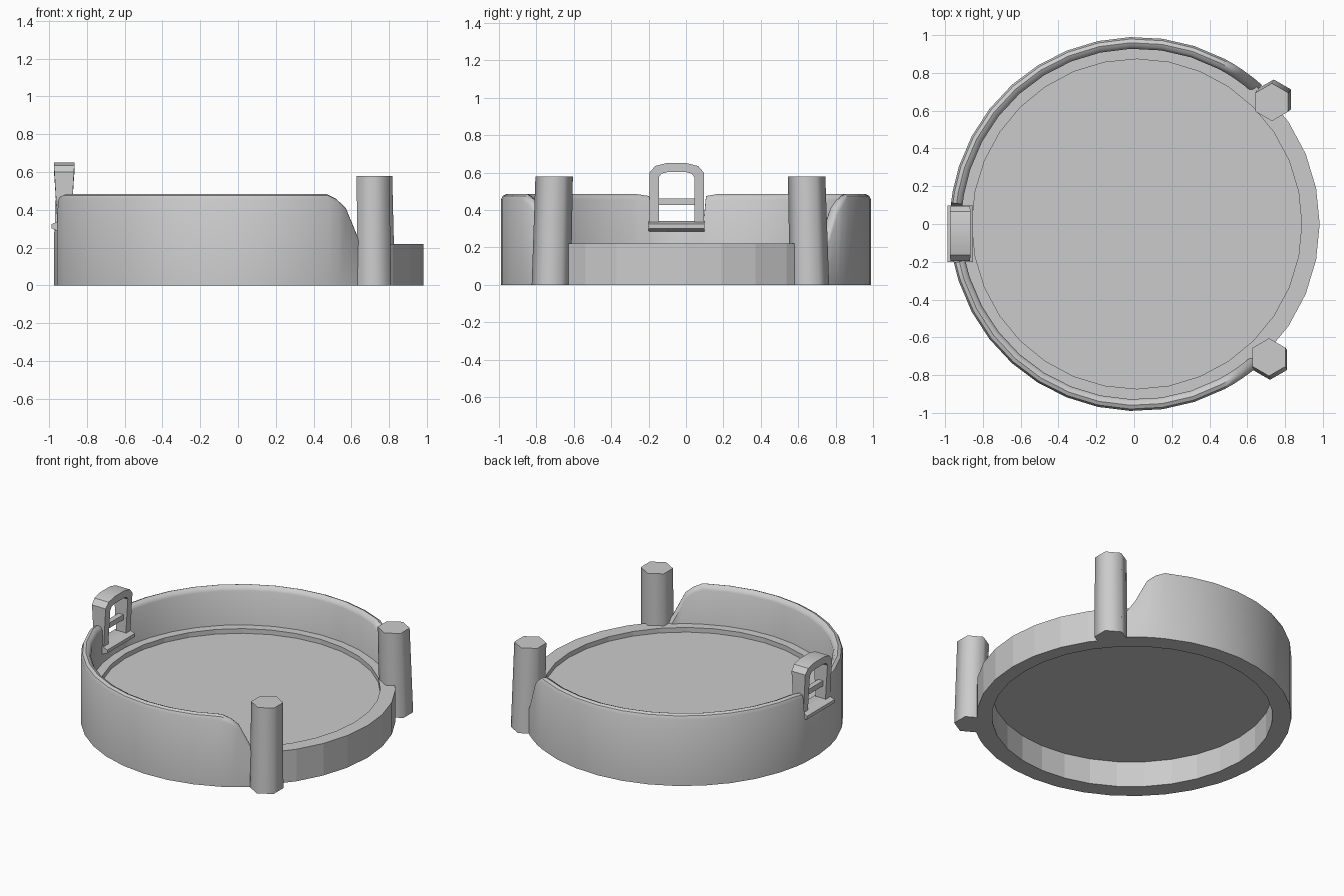
import bpy, bmesh, math
from mathutils import Matrix, Vector

if "Cube" in bpy.data.objects:
    bpy.data.objects.remove(bpy.data.objects["Cube"])

CX = 0.015  # centre of the round base


def finish(name, bm, angle=35):
    bmesh.ops.recalc_face_normals(bm, faces=bm.faces)
    me = bpy.data.meshes.new(name)
    bm.to_mesh(me)
    bm.free()
    ob = bpy.data.objects.new(name, me)
    bpy.context.collection.objects.link(ob)
    if angle:
        bpy.ops.object.select_all(action='DESELECT')
        ob.select_set(True)
        bpy.context.view_layer.objects.active = ob
        bpy.ops.object.shade_smooth_by_angle(angle=math.radians(angle))
    return ob


def skin(name, loops, closed=False, angle=35):
    """Join equal-length closed loops of points into a tube."""
    bm = bmesh.new()
    rows = [[bm.verts.new(p) for p in lp] for lp in loops]
    n = len(rows[0])
    pairs = list(zip(rows, rows[1:])) + ([(rows[-1], rows[0])] if closed else [])
    for a, b in pairs:
        for i in range(n):
            j = (i + 1) % n
            bm.faces.new((a[i], a[j], b[j], b[i]))
    if not closed:
        bm.faces.new(rows[0])
        bm.faces.new(rows[-1])
    return finish(name, bm, angle)


def ring_point(r, z, deg):
    a = math.radians(deg)
    return (CX + r * math.cos(a), r * math.sin(a), z)


# Faceted base ring, open underneath
section = [(0.873, 0), (0.968, 0), (0.968, 0.22), (0.873, 0.22)]
skin("base_ring", [[ring_point(r, z, i * 360 / 32) for r, z in section]
                   for i in range(32)], closed=True, angle=0)

# Thin recessed floor
bm = bmesh.new()
bmesh.ops.create_cone(bm, cap_ends=True, segments=32, radius1=0.875, radius2=0.875,
                      depth=0.012, matrix=Matrix.Translation((CX, 0, 0.182)))
finish("floor", bm, 0)

# Raised wall: sloped at both ends, notched for the buckle
stations = [(48, 0.20), (51, 0.27), (55.5, 0.42), (58.5, 0.46), (62, 0.485)]
stations += [(62 + k * 10, 0.485) for k in range(1, 11)] + [(170, 0.485), (173.5, 0.475)]
stations += [(174.5, 0.31), (183, 0.31), (191, 0.31), (192, 0.475), (196, 0.485)]
stations += [(198 + k * 10, 0.485) for k in range(0, 10)] + [(298, 0.485)]
stations += [(301.5, 0.46), (304.5, 0.42), (309, 0.27), (312, 0.20)]
loops = []
for deg, h in stations:
    prof = [(0.928, 0), (0.99, 0), (0.99, h - 0.03), (0.98, h - 0.009), (0.96, h),
            (0.94, h - 0.009), (0.928, h - 0.03)]
    loops.append([ring_point(r, z, deg) for r, z in prof])
skin("wall", loops, angle=40)


# Two hexagonal posts leaning slightly inward
def post(name, base, top):
    def hexagon(c, r, z):
        return [(c[0] + r * math.cos(math.radians(30 + 60 * k)),
                 c[1] + r * math.sin(math.radians(30 + 60 * k)), z) for k in range(6)]
    skin(name, [hexagon(base, 0.105, 0), hexagon(top, 0.10, 0.58)], angle=65)


post("front_post", (0.72, -0.72), (0.715, -0.705))
post("back_post", (0.74, 0.66), (0.73, 0.645))

# Buckle: arched frame, wider towards its top
outer = [(-0.195, 0.31), (-0.195, 0.60), (-0.165, 0.635), (-0.105, 0.65)]
inner = [(-0.145, 0.31), (-0.145, 0.575), (-0.13, 0.595), (-0.10, 0.602)]
mirror = lambda pts: pts + [(-0.10 - y, z) for y, z in reversed(pts)]
loops = []
for (yo, zo), (yi, zi) in zip(mirror(outer), mirror(inner)):
    w = 0.035 + 0.02 * (zo - 0.31) / 0.34
    loops.append([(-0.92 - w, yo, zo), (-0.92 + w, yo, zo),
                  (-0.92 + w, yi, zi), (-0.92 - w, yi, zi)])
skin("buckle_frame", loops, angle=30)


# Lower roller and cross bar of the buckle
def bar(name, y0, y1, z, rx, rz, sides):
    skin(name, [[(-0.92 + rx * math.cos(2 * math.pi * (k + 0.5) / sides), y,
                  z + rz * math.sin(2 * math.pi * (k + 0.5) / sides))
                 for k in range(sides)] for y in (y0, y1)], angle=50)


bar("buckle_roller", -0.2, 0.098, 0.313, 0.074, 0.029, 8)
bar("buckle_cross_bar", -0.15, 0.05, 0.443, 0.026, 0.025, 4)
